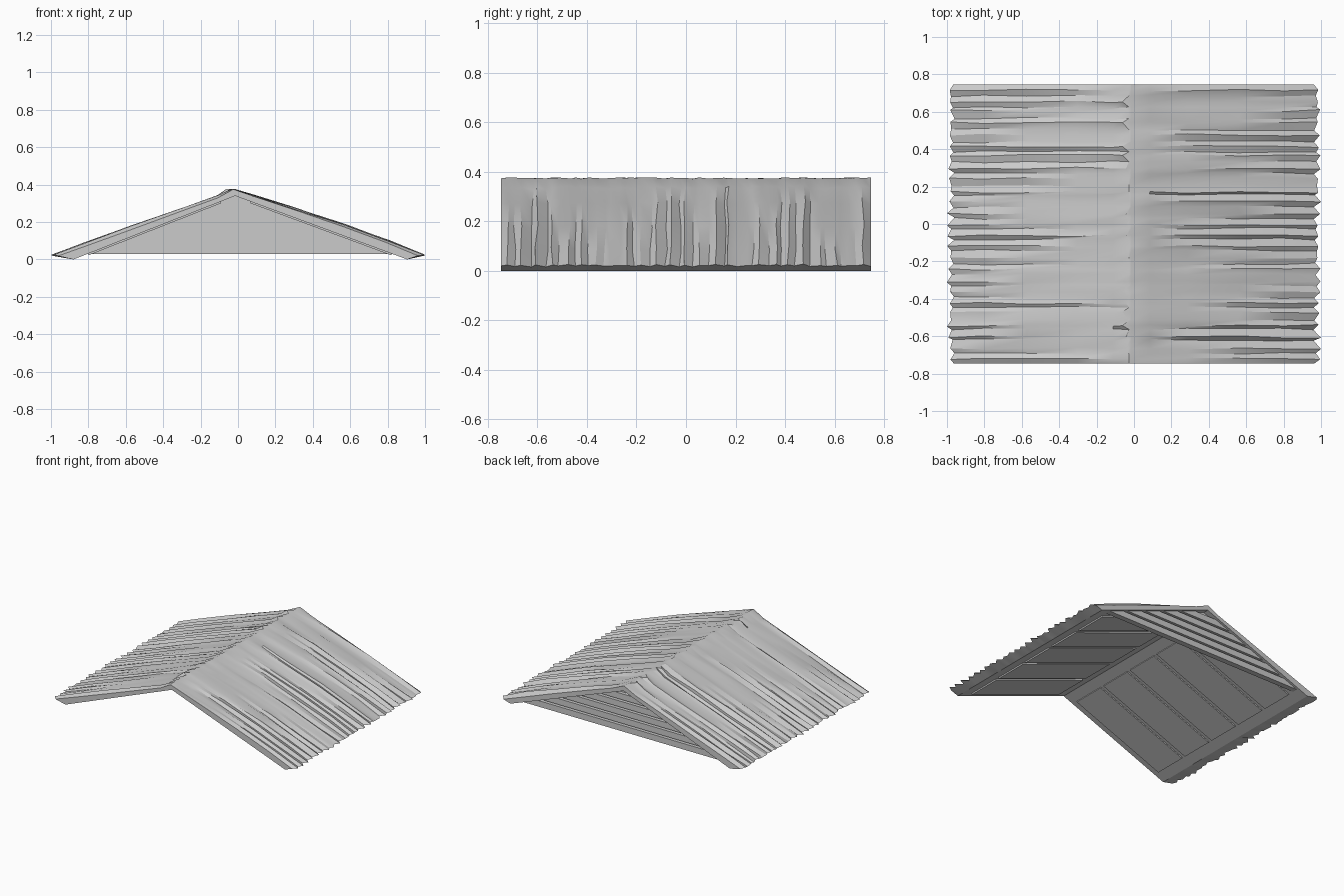
import bpy, bmesh, math, random
from mathutils import Vector

if "Cube" in bpy.data.objects:
    bpy.data.objects.remove(bpy.data.objects["Cube"])

random.seed(7)
COLS = 51
RIDGE_X = -0.015
ROWS = [0.0, 0.18, 0.42, 0.7, 0.9]          # eave to ridge


def make_object(name, bm):
    bmesh.ops.recalc_face_normals(bm, faces=bm.faces)
    mesh = bpy.data.meshes.new(name)
    bm.to_mesh(mesh)
    bm.free()
    ob = bpy.data.objects.new(name, mesh)
    bpy.context.collection.objects.link(ob)
    return ob


def prism(name, profile, y0, y1):
    """Extrude an x-z outline along y."""
    bm = bmesh.new()
    a = [bm.verts.new((x, y0, z)) for x, z in profile]
    b = [bm.verts.new((x, y1, z)) for x, z in profile]
    n = len(profile)
    bm.faces.new(a)
    bm.faces.new(b)
    for i in range(n):
        bm.faces.new((a[i], a[(i + 1) % n], b[(i + 1) % n], b[i]))
    return make_object(name, bm)


# Thatched shell: an uneven closed cross-section swept from front to back
def slope_points(side, j, y):
    strand = random.uniform(-0.006, 0.005)
    ridge_cut = random.choice([0, 0.015, 0.035]) if j % 2 else 0
    tip = 0.988 if j % 2 else 0.967
    tip += random.uniform(-0.008, 0.012)
    pts = []
    for s in ROWS:
        wave = (0.005 if j % 2 else -0.005) * (1 - 0.7 * s)
        up = strand + wave + random.uniform(-0.003, 0.003)
        x = RIDGE_X + side * (tip - side * RIDGE_X) * (1 - s)
        z = 0.022 + 0.347 * s
        if s == 0:
            up *= 0.5
        bulge = (0.013 if side > 0 else 0.003) * math.sin(math.pi * s)
        pts.append((x, y + random.uniform(-0.006, 0.006) * (0 < j < COLS - 1), z + up + bulge))
    if side < 0:
        pts.append((RIDGE_X - 0.012 - ridge_cut, y, 0.374 + random.uniform(-0.003, 0.004)))
    return pts


bm = bmesh.new()
rings = []
for j in range(COLS):
    y = -0.747 + 1.494 * j / (COLS - 1)
    if 0 < j < COLS - 1:
        y += random.uniform(-0.009, 0.009)
    left = slope_points(-1, j, y)
    right = slope_points(1, j, y)
    ridge = [(RIDGE_X, y, 0.374 + random.uniform(-0.003, 0.003))]
    ring = [(-0.88, y, 0)] + left + ridge + right[::-1] + [(0.905, y, 0), (RIDGE_X, y, 0.34)]
    rings.append([bm.verts.new(p) for p in ring])
n = len(rings[0])
for a, b in zip(rings, rings[1:]):
    for i in range(n):
        bm.faces.new((a[i], a[(i + 1) % n], b[(i + 1) % n], b[i]))
bm.faces.new(rings[0])
bm.faces.new(rings[-1])
thatch = make_object("thatched_roof", bm)
bpy.context.view_layer.objects.active = thatch
thatch.select_set(True)
bpy.ops.object.shade_smooth_by_angle(angle=math.radians(30))

# Ceiling boards under each slope, separated by narrow grooves
for side, eave in (("left", -0.88), ("right", 0.905)):
    low, top = Vector((eave, 0)), Vector((RIDGE_X, 0.34))
    d = top - low
    out = Vector((d.y, -d.x)).normalized()
    if out.y > 0:
        out = -out
    a, b = low + d * 0.09, low + d * 0.91
    board = [a - out * 0.004, b - out * 0.004, b + out * 0.009, a + out * 0.009]
    for k in range(5):
        y0 = -0.70 + k * 0.276
        prism(f"ceiling_board_{side}_{k + 1}", board, y0, y0 + 0.246)


# Back gable: flat sheet with horizontal boards outside
def gable_x(z):
    t = 1 - z / 0.34
    return RIDGE_X - 0.865 * t, RIDGE_X + 0.92 * t


l, r = gable_x(0.03)
prism("gable_sheet", [(l, 0.03), (r, 0.03), (RIDGE_X, 0.342)], 0.69, 0.705)
STEP = 0.058
for k in range(5):
    z0 = 0.03 + k * STEP
    z1 = z0 + STEP - 0.014
    l0, r0 = gable_x(z0)
    l1, r1 = gable_x(z1)
    prism(f"gable_board_{k + 1}", [(l0, z0), (r0, z0), (r1, z1), (l1, z1)], 0.70, 0.73)
